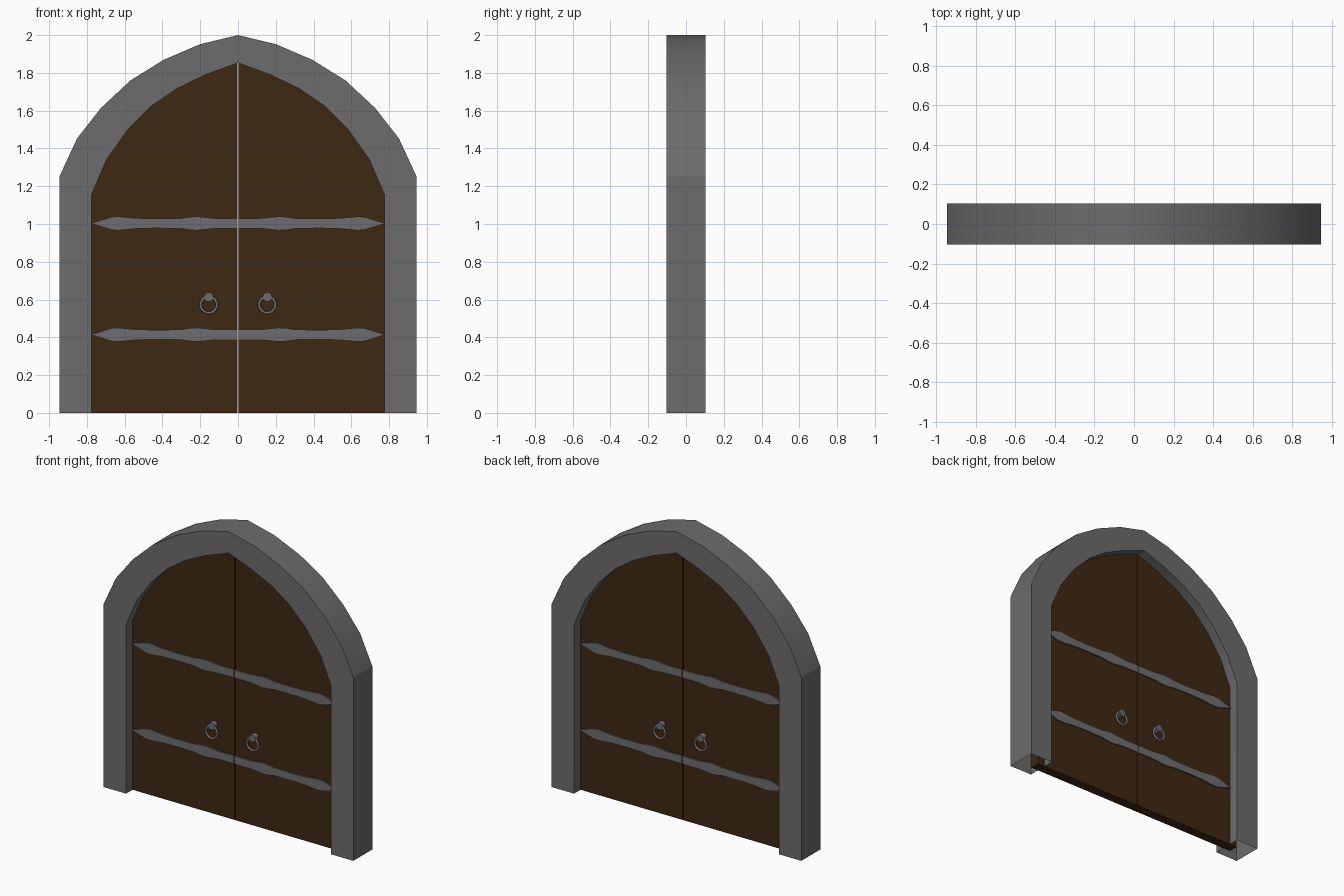
import bpy, bmesh, math
from mathutils import Matrix

if "Cube" in bpy.data.objects:
    bpy.data.objects.remove(bpy.data.objects["Cube"])


def material(name, rgb):
    m = bpy.data.materials.new(name)
    m.diffuse_color = (*rgb, 1)
    m.use_nodes = True
    m.node_tree.nodes["Principled BSDF"].inputs["Base Color"].default_value = m.diffuse_color
    return m


STONE = material("grey stone", (0.15, 0.15, 0.15))
IRON = material("grey iron", (0.155, 0.155, 0.16))
WOOD = material("dark brown wood", (0.048, 0.021, 0.006))


def make(name, bm, mat, smooth=False):
    bmesh.ops.recalc_face_normals(bm, faces=bm.faces)
    me = bpy.data.meshes.new(name)
    bm.to_mesh(me)
    bm.free()
    ob = bpy.data.objects.new(name, me)
    bpy.context.collection.objects.link(ob)
    me.materials.append(mat)
    if smooth:
        bpy.ops.object.select_all(action='DESELECT')
        ob.select_set(True)
        bpy.context.view_layer.objects.active = ob
        bpy.ops.object.shade_smooth_by_angle(angle=math.radians(40), keep_sharp_edges=True)
    return ob


def prism(name, pts, y0, y1, mat):
    """Extrude an (x, z) outline from y0 to y1."""
    bm = bmesh.new()
    face = bm.faces.new([bm.verts.new((x, y0, z)) for x, z in pts])
    ext = bmesh.ops.extrude_face_region(bm, geom=[face])
    moved = [v for v in ext['geom'] if isinstance(v, bmesh.types.BMVert)]
    bmesh.ops.translate(bm, verts=moved, vec=(0, y1 - y0, 0))
    return make(name, bm, mat)


# Right half of the arch, from the floor up to the peak
outer = [(.945, 0), (.945, 1.252), (.852, 1.453), (.725, 1.615), (.568, 1.761),
         (.392, 1.87), (.2, 1.952), (0, 2.0)]
inner = [(.775, 0), (.775, 1.156), (.695, 1.342), (.583, 1.5), (.458, 1.625),
         (.325, 1.716), (.172, 1.79), (0, 1.853)]


def full(half):
    return half + [(-x, z) for x, z in reversed(half[:-1])]


# Stone frame, open underneath
D = 0.103
bm = bmesh.new()
rings = [[bm.verts.new((x, y, z)) for x, z in full(p)]
         for p, y in ((outer, -D), (outer, D), (inner, D), (inner, -D))]
for k in range(4):
    a, b = rings[k], rings[(k + 1) % 4]
    for i in range(len(a) - 1):
        bm.faces.new((a[i], a[i + 1], b[i + 1], b[i]))
for e in bm.edges:  # crisp break where the outer arch springs
    if all(abs(v.co.z - 1.252) < 1e-4 for v in e.verts):
        e.smooth = False
make("arch_frame", bm, STONE, True)

# Half height of a strap along one leaf
GAP = 0.003
strap = [(GAP, .027), (.12, .027), (.16, .031), (.215, .037), (.26, .034), (.3, .027),
         (.44, .025), (.545, .028), (.635, .037), (.67, .034), (.74, .012), (.775, .002)]

T = 0.033
for s, side in ((-1, "left"), (1, "right")):
    # Door leaf, its edge tucked into the frame
    leaf = [(GAP, 0)] + [(x + .055 if x > .5 else max(x * 1.07, GAP), z + (.055 if z else 0))
                         for x, z in inner]
    prism(f"{side}_door_leaf", [(s * x, z) for x, z in leaf], -T, T, WOOD)
    for f, face in ((-1, "front"), (1, "back")):
        # Iron straps
        for zc, level in ((1.003, "upper"), (.414, "lower")):
            pts = [(s * x, zc + h) for x, h in strap] + [(s * x, zc - h) for x, h in reversed(strap)]
            prism(f"{side}_{face}_{level}_strap", pts, f * (T - .005), f * (T + .009), IRON)
        # Handle knob
        bm = bmesh.new()
        bmesh.ops.create_cone(bm, cap_ends=True, segments=12, radius1=.025, radius2=.025, depth=.04,
                              matrix=Matrix.Translation((s * .155, f * .05, .613))
                              @ Matrix.Rotation(math.pi / 2, 4, 'X'))
        make(f"{side}_{face}_handle_knob", bm, IRON, True)
        # Pull ring
        bpy.ops.mesh.primitive_torus_add(major_segments=20, minor_segments=8, major_radius=.043,
                                         minor_radius=.008, location=(s * .155, f * .063, .572),
                                         rotation=(math.pi / 2, 0, 0))
        ring = bpy.context.object
        ring.name = f"{side}_{face}_pull_ring"
        ring.data.materials.append(IRON)
        bpy.ops.object.shade_smooth_by_angle(angle=math.radians(60))
